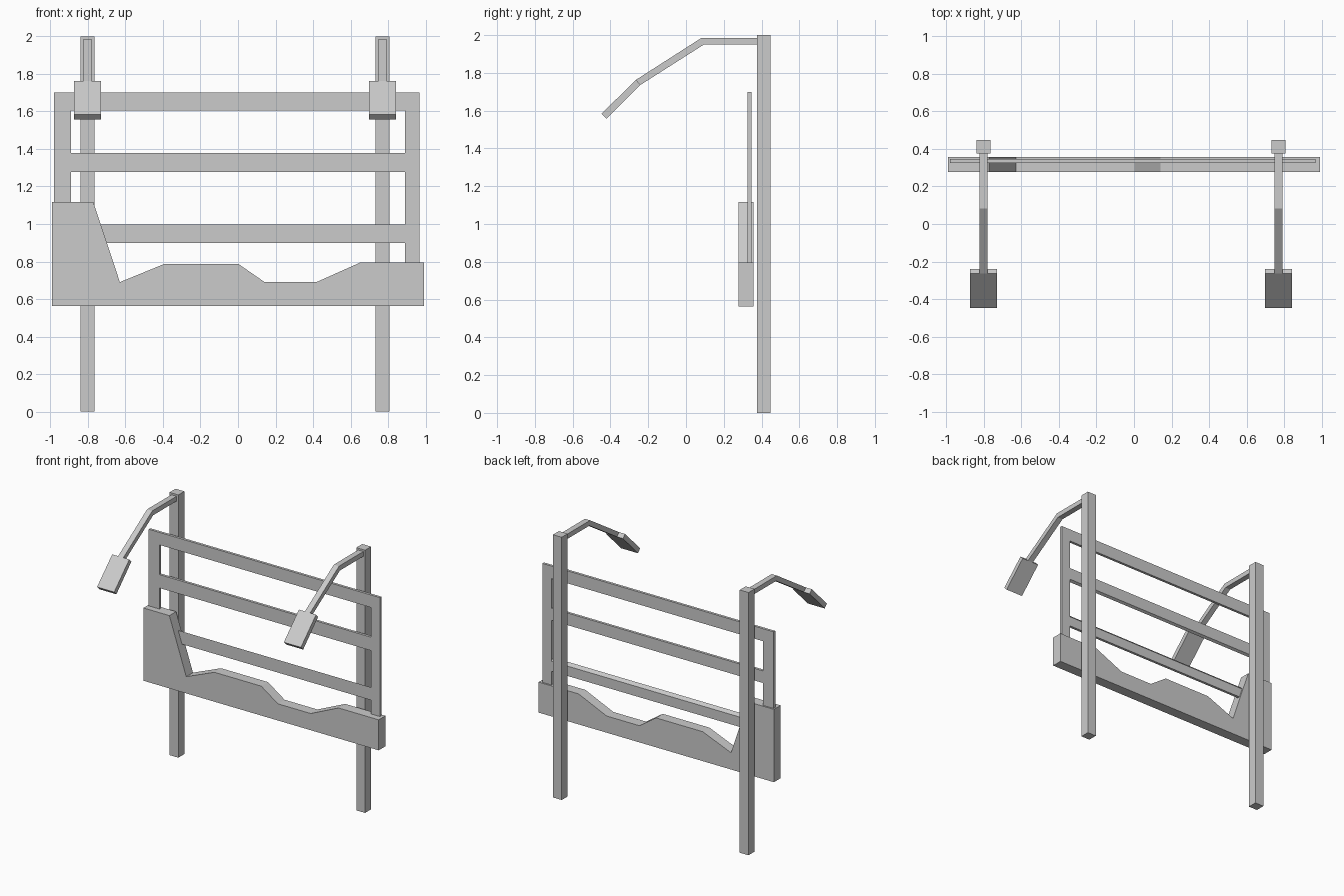
import bpy, bmesh

if "Cube" in bpy.data.objects:
    bpy.data.objects.remove(bpy.data.objects["Cube"])


def prism(name, pts, lo, hi, axis):
    """Extrude a 2D profile: axis 'x' takes (y, z) points, axis 'y' takes (x, z) points."""
    bm = bmesh.new()
    at = lambda p, d: (d, p[0], p[1]) if axis == 'x' else (p[0], d, p[1])
    face = bm.faces.new([bm.verts.new(at(p, lo)) for p in pts])
    new = bmesh.ops.extrude_face_region(bm, geom=[face])['geom']
    step = (hi - lo, 0, 0) if axis == 'x' else (0, hi - lo, 0)
    bmesh.ops.translate(bm, vec=step,
                        verts=[g for g in new if isinstance(g, bmesh.types.BMVert)])
    bmesh.ops.recalc_face_normals(bm, faces=bm.faces)
    mesh = bpy.data.meshes.new(name)
    bm.to_mesh(mesh)
    bm.free()
    obj = bpy.data.objects.new(name, mesh)
    bpy.context.collection.objects.link(obj)
    return obj


def rect(a0, a1, b0, b1):
    return [(a0, b0), (a1, b0), (a1, b1), (a0, b1)]


# Posts, each with a bent lamp arm and a flat lamp head
arm = [(0.38, 1.986), (0.083, 1.986), (-0.265, 1.763),
       (-0.24, 1.737), (0.093, 1.949), (0.38, 1.949)]
head = [(-0.265, 1.763), (-0.24, 1.737), (-0.42, 1.557), (-0.447, 1.584)]
for side, x in (("left", -0.802), ("right", 0.771)):
    prism(f"{side}_post", rect(0.375, 0.447, 0, 2), x - 0.037, x + 0.037, 'x')
    prism(f"{side}_lamp_arm", arm, x - 0.022, x + 0.022, 'x')
    prism(f"{side}_lamp_head", head, x - 0.072, x + 0.072, 'x')

# Thin frame: two uprights and three rails
F, B = 0.326, 0.346
prism("left_upright", rect(-0.98, -0.89, 0.65, 1.7), F, B, 'y')
prism("right_upright", rect(0.891, 0.967, 0.65, 1.7), F, B, 'y')
rails = {
    "top_rail": rect(F, B, 1.605, 1.7),
    "middle_rail": [(F, 1.277), (B, 1.287), (B, 1.379), (F, 1.379)],
    "lower_rail": [(F, 0.9), (B, 0.9), (B, 0.975), (F, 0.997)],
}
for name, profile in rails.items():
    prism(name, profile, -0.89, 0.891, 'x')

# Thick lower board with a jagged top edge
prism("lower_board", [
    (-0.991, 0.563), (0.991, 0.563), (0.991, 0.795), (0.653, 0.795),
    (0.418, 0.69), (0.142, 0.69), (0.002, 0.787), (-0.393, 0.787),
    (-0.63, 0.69), (-0.772, 1.117), (-0.991, 1.117)], 0.277, 0.358, 'y')
